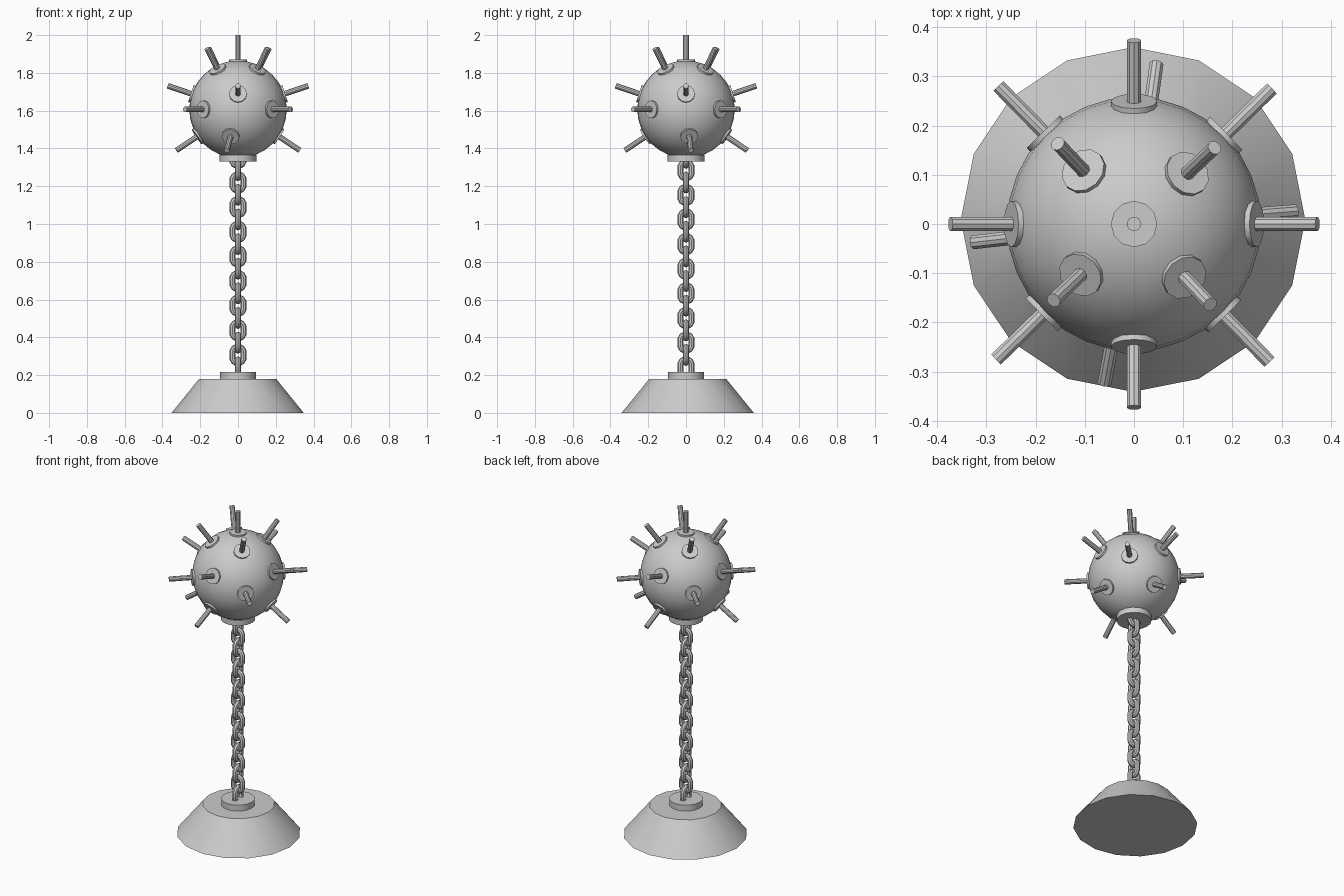
import bpy
from math import radians, cos, sin
from mathutils import Matrix, Vector

if "Cube" in bpy.data.objects:
    bpy.data.objects.remove(bpy.data.objects["Cube"])

BALL_Z, BALL_R = 1.607, 0.258


def finish(name):
    ob = bpy.context.object
    ob.name = name
    bpy.ops.object.shade_smooth_by_angle(angle=radians(35))
    return ob


def disc(name, sides, r1, r2, z0, z1, loc=(0, 0)):
    bpy.ops.mesh.primitive_cone_add(vertices=sides, radius1=r1, radius2=r2, depth=z1 - z0,
                                    location=(loc[0], loc[1], (z0 + z1) / 2))
    return finish(name)


def radial(name, direction, sides, radius, inner, outer):
    """Cylinder pointing out of the ball along a direction."""
    bpy.ops.mesh.primitive_cylinder_add(
        vertices=sides, radius=radius, depth=outer - inner,
        location=Vector((0, 0, BALL_Z)) + direction * (inner + outer) / 2,
        rotation=direction.to_track_quat('Z', 'Y').to_euler())
    return finish(name)


def spike(name, azimuth, elevation):
    a, e = radians(azimuth), radians(elevation)
    d = Vector((cos(e) * cos(a), cos(e) * sin(a), sin(e)))
    radial(name + "_collar", d, 12, 0.047, 0.22, 0.263)
    radial(name, d, 10, 0.0148, 0.22, 0.393)


def link(name, z, turn):
    """Torus stretched into an oval chain link."""
    bpy.ops.mesh.primitive_torus_add(major_segments=12, minor_segments=8,
                                     major_radius=0.030, minor_radius=0.0155)
    ob = finish(name)
    ob.data.transform(Matrix.Rotation(radians(90), 4, 'X') @ Matrix.Rotation(radians(15), 4, 'Z'))
    for v in ob.data.vertices:
        v.co.z += 0.014 if v.co.z > 0 else -0.014
    ob.location.z = z
    ob.rotation_euler.z = turn


# Anchor weight and its mounting plate
disc("anchor_base", 16, 0.35, 0.204, 0, 0.18, (-0.002, 0.009))
disc("anchor_plate", 16, 0.095, 0.095, 0.17, 0.217)

# Chain of alternating links
for i in range(18):
    link(f"chain_link_{i}", 1.35 - i * 0.0652, radians(90) * (i % 2))

# Ball and lower plate
bpy.ops.mesh.primitive_uv_sphere_add(segments=32, ring_count=16, radius=BALL_R, location=(0, 0, BALL_Z))
finish("ball")
disc("ball_plate", 16, 0.098, 0.098, 1.332, 1.365)

# Spikes: top one, then rings from high to low
spike("top_spike", 0, 90)
for k in range(4):
    spike(f"upper_spike_{k}", 43.5 + 90 * k, 55)
    spike(f"shoulder_spike_{k}", 90 * k, 18.5)
    spike(f"middle_spike_{k}", 44.5 + 90 * k, 0)
for k, azimuth in enumerate((4.5, 82, 186.5, 259.5)):
    spike(f"lower_spike_{k}", azimuth, -33.5)
